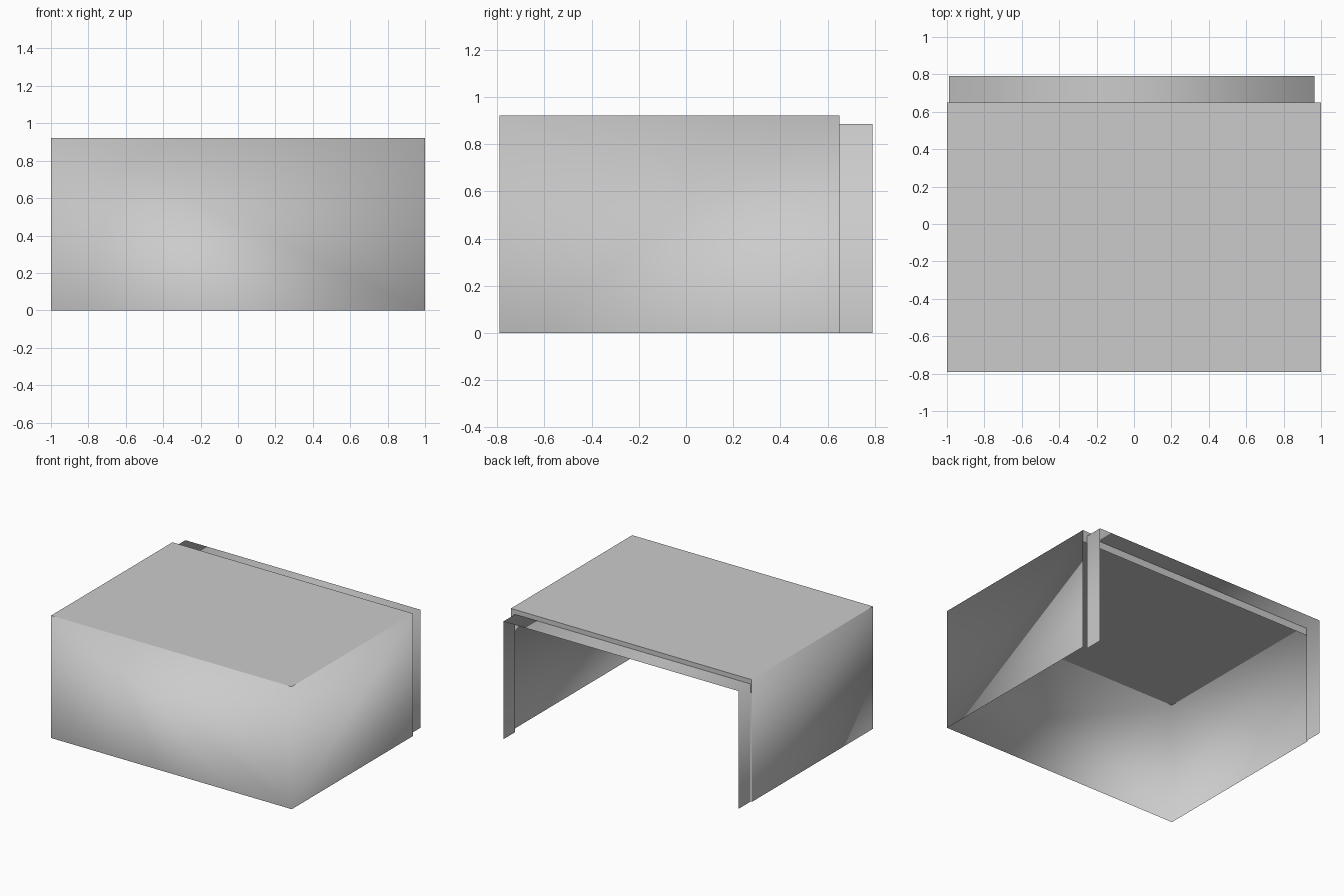
import bpy, bmesh

if "Cube" in bpy.data.objects:
    bpy.data.objects.remove(bpy.data.objects["Cube"])

FRONT, BACK, END = -0.79, 0.65, 0.79
TOP = 0.92


def make(name, verts, faces, smooth=False, inset_faces=0):
    """Mesh from a few corners; the first inset_faces faces get a border."""
    bm = bmesh.new()
    vs = [bm.verts.new(v) for v in verts]
    fs = [bm.faces.new([vs[i] for i in f]) for f in faces]
    if inset_faces:
        bmesh.ops.inset_individual(bm, faces=fs[:inset_faces], thickness=0.06)
    for f in bm.faces:
        f.smooth = smooth
    me = bpy.data.meshes.new(name)
    bm.to_mesh(me)
    bm.free()
    ob = bpy.data.objects.new(name, me)
    bpy.context.collection.objects.link(ob)
    return ob


# Main housing: two lids, front and side sheets, open at back and bottom
xs = (-1, 0, 1)
verts = [(x, FRONT, TOP) for x in xs] + [(x, BACK, TOP) for x in xs]
verts += [(-1, FRONT, 0), (1, FRONT, 0), (-1, BACK, 0), (1, BACK, 0)]
make("housing", verts, [
    (0, 1, 4, 3), (1, 2, 5, 4),      # lids
    (6, 7, 2, 1, 0),                 # front
    (8, 6, 0, 3), (7, 9, 5, 2),      # sides
], smooth=True, inset_faces=2)

# Short lip folded down along the rear of the lids
make("rear_lip", [(-1, BACK, 0.83), (1, BACK, 0.83), (1, BACK, TOP), (-1, BACK, TOP)],
     [(1, 0, 3, 2)])

# Slightly smaller collar around the open back
profile = [(-0.99, 0), (-0.99, 0.885), (0.965, 0.885), (0.965, 0)]
verts = [(x, y, z) for y in (BACK, END) for x, z in profile]
make("rear_collar", verts, [(i, i + 4, i + 5, i + 1)[::-1] for i in range(3)], smooth=True)


# Thin fittings on each lid: two hinges and one grip plate
def plate(name, x, y, sx, sy):
    z = TOP + 0.001
    make(name, [(x + a * sx / 2, y + b * sy / 2, z)
                for a, b in ((-1, -1), (1, -1), (1, 1), (-1, 1))], [(0, 1, 2, 3)])


for side, x0 in (("left", -0.93), ("right", 0.107)):
    plate(f"{side}_hinge_rear", x0, 0.31, 0.07, 0.19)
    plate(f"{side}_hinge_front", x0, -0.29, 0.07, 0.19)
    plate(f"{side}_grip_plate", x0 + 0.67, -0.365, 0.1, 0.11)
